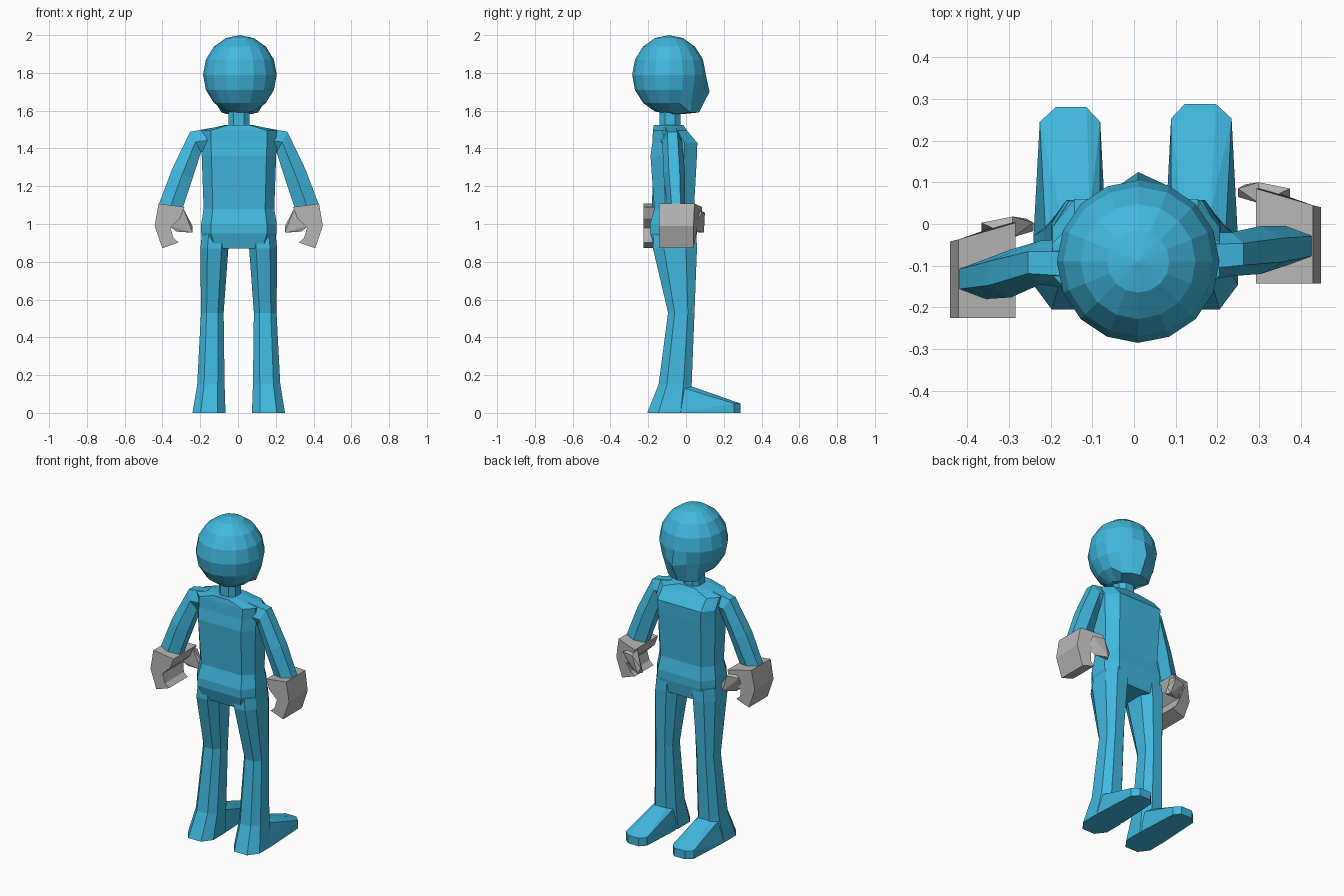
import bpy, bmesh
from mathutils import Vector

if "Cube" in bpy.data.objects:
    bpy.data.objects.remove(bpy.data.objects["Cube"])


def material(name, rgb):
    m = bpy.data.materials.new(name)
    m.diffuse_color = (*rgb, 1)
    m.use_nodes = True
    m.node_tree.nodes["Principled BSDF"].inputs["Base Color"].default_value = m.diffuse_color
    return m


BLUE = material("sky blue", (0.052, 0.48, 0.73))
GREY = material("light grey", (0.47, 0.47, 0.47))


def finish(bm, name, mat):
    bmesh.ops.recalc_face_normals(bm, faces=bm.faces)
    me = bpy.data.meshes.new(name)
    bm.to_mesh(me)
    bm.free()
    me.materials.append(mat)
    ob = bpy.data.objects.new(name, me)
    bpy.context.collection.objects.link(ob)
    return ob


def loft(name, rings, mat):
    """Skin a list of equal-length point rings and cap both ends."""
    bm = bmesh.new()
    rows = [[bm.verts.new(p) for p in r] for r in rings]
    n = len(rows[0])
    for a, b in zip(rows, rows[1:]):
        for i in range(n):
            j = (i + 1) % n
            bm.faces.new((a[i], a[j], b[j], b[i]))
    bm.faces.new(rows[0])
    bm.faces.new(rows[-1])
    return finish(bm, name, mat)


def hull(name, pts, mat):
    bm = bmesh.new()
    for p in pts:
        bm.verts.new(p)
    res = bmesh.ops.convex_hull(bm, input=bm.verts)
    junk = {g for g in res["geom_interior"] if isinstance(g, bmesh.types.BMVert)}
    bmesh.ops.delete(bm, geom=list(junk), context='VERTS')
    return finish(bm, name, mat)


def octagon(x0, x1, y0, y1, z, cx=0.25, cy=0.25):
    """Rectangle with cut corners at height z."""
    dx, dy = (x1 - x0) * cx, (y1 - y0) * cy
    return [(x0 + dx, y0, z), (x1 - dx, y0, z), (x1, y0 + dy, z), (x1, y1 - dy, z),
            (x1 - dx, y1, z), (x0 + dx, y1, z), (x0, y1 - dy, z), (x0, y0 + dy, z)]


# Head: low-poly ball with pointed nose and flat chin
bm = bmesh.new()
bmesh.ops.create_uvsphere(bm, u_segments=16, v_segments=8, radius=1)
for v in bm.verts:
    c = v.co
    if c.y > 0.9 and -0.5 < c.z < -0.3:
        c.y, c.z = 1.1, -0.43
    elif c.y > 0.4 and -0.8 < c.z < -0.6:
        c.y, c.z = c.y * 1.15, -0.95
    elif c.y > 0.05 and -0.95 < c.z < -0.85:
        c.z = -0.99
    v.co = Vector((0.01 + c.x * 0.195, -0.09 + c.y * 0.195, 1.79 + c.z * 0.21))
finish(bm, "head", BLUE)

# Neck
loft("neck", [octagon(-0.05, 0.06, -0.14, -0.03, z) for z in (1.48, 1.62)], BLUE)

# Torso: height, half width, back, front
torso = [(0.87, 0.17, -0.165, 0.045), (0.95, 0.2, -0.19, 0.058), (1.0, 0.2, -0.19, 0.058),
         (1.08, 0.187, -0.168, 0.042), (1.36, 0.197, -0.188, 0.058),
         (1.43, 0.2, -0.178, 0.06), (1.495, 0.2, -0.175, 0.005), (1.525, 0.07, -0.17, -0.015)]
loft("torso", [octagon(0.005 - h, 0.005 + h, y0, y1, z, 0.13, 0.28) for z, h, y0, y1 in torso], BLUE)

for side, s in (("left", -1), ("right", 1)):
    def X(x):
        return s * x + 0.004

    # Leg: height, inner x, outer x, back, front
    leg = [(0.0, 0.07, 0.245, -0.205, 0.03), (0.15, 0.075, 0.22, -0.145, 0.03),
           (0.53, 0.08, 0.2, -0.095, 0.045), (0.87, 0.055, 0.203, -0.175, 0.058),
           (0.95, 0.05, 0.195, -0.17, 0.055)]
    loft(side + "_leg", [octagon(X(a), X(b), y0, y1, z) for z, a, b, y0, y1 in leg], BLUE)

    # Foot: wedge with rounded toe
    t = 0.28 if s < 0 else 0.288
    toe = [(0.085, t - 0.035), (0.118, t), (0.192, t), (0.23, t - 0.035)]
    pts = [(X(x), y, z) for x, y in toe for z in (0, 0.05)]
    pts += [(X(x), y, 0) for x, y in ((0.072, 0.0), (0.245, -0.03), (0.2, -0.2), (0.115, -0.2))]
    pts += [(X(x), y, 0.14) for x, y in ((0.085, -0.04), (0.11, 0.03), (0.18, 0.03), (0.215, -0.04))]
    hull(side + "_foot", pts, BLUE)

    # Arm: outer x z, inner x z, back, front; hexagonal section
    d = 0 if s > 0 else -1
    arm = [((0.14, 1.51), (0.15, 1.38), -0.14, -0.02, 0.2),
           ((0.258, 1.488), (0.2, 1.38), -0.125, -0.02, 0.25),
           ((0.353, 1.29), (0.245, 1.24), -0.12, -0.005, 0.7),
           ((0.425, 1.10), (0.295, 1.09), -0.1, -0.005, 1.0)]
    rings = []
    for (ox, oz), (ix, iz), y0, y1, k in arm:
        y0, y1 = y0 + d * 0.08 * k, y1 + d * 0.08 * k
        q, mx, mz = (y1 - y0) / 4, X((ox + ix) / 2), (oz + iz) / 2
        rings.append([(X(ox), y0 + q, oz), (mx, y0, mz), (X(ix), y0 + q, iz),
                      (X(ix), y1 - q, iz), (mx, y1, mz), (X(ox), y1 - q, oz)])
    loft(side + "_arm", rings, BLUE)

    # Hand: curled mitten profile swept along y
    oy = d * 0.082
    prof = [(0.288, 1.09), (0.425, 1.108), (0.445, 0.99), (0.405, 0.872), (0.318, 0.902),
            (0.345, 0.925), (0.362, 0.98), (0.31, 1.03)]
    front = [0.085, 0.045, 0.04, 0.04, 0.04, 0.04, 0.06, 0.085]
    loft(side + "_hand", [[(X(x), oy - 0.143, z) for x, z in prof],
                          [(X(x), oy + f, z) for (x, z), f in zip(prof, front)]], GREY)

    # Thumb
    hull(side + "_thumb", [(X(x), oy + y, z) for x, y, z in (
        (0.295, 0.05, 1.085), (0.37, 0.085, 1.06), (0.37, 0.045, 0.99), (0.295, 0.1, 1.06),
        (0.245, 0.085, 0.99), (0.245, 0.065, 0.955), (0.262, 0.095, 0.955), (0.33, 0.06, 0.96))], GREY)
